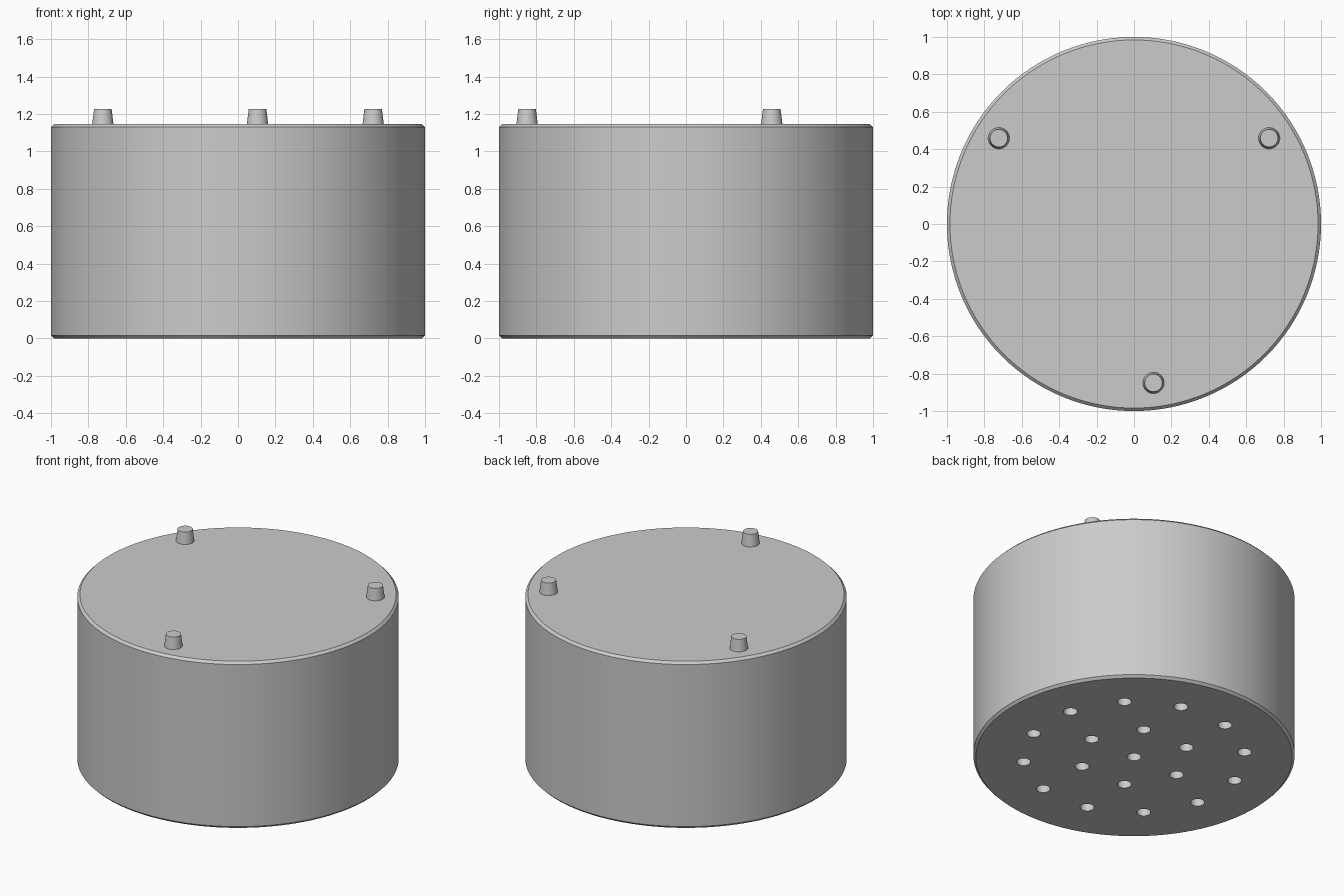
import bpy
import bmesh
from math import radians, cos, sin
from mathutils import Matrix

if "Cube" in bpy.data.objects:
    bpy.data.objects.remove(bpy.data.objects["Cube"])

HEIGHT, CHAMFER = 1.145, 0.016
PIN_TOP, PIN_RING = 1.226, 0.856
HOLE_RADIUS, HOLE_DEPTH = 0.044, 0.3

grey = bpy.data.materials.new("plain_grey")
grey.use_nodes = True
grey.diffuse_color = (0.6, 0.6, 0.6, 1)
grey.node_tree.nodes["Principled BSDF"].inputs["Base Color"].default_value = (0.6, 0.6, 0.6, 1)


def add_cone(bm, x, y, z0, z1, r0, r1, sides):
    """Capped cylinder or tapered pin standing between two heights."""
    bmesh.ops.create_cone(bm, cap_ends=True, segments=sides, radius1=r0, radius2=r1,
                          depth=z1 - z0, matrix=Matrix.Translation((x, y, (z0 + z1) / 2)))


def make_object(name, bm):
    mesh = bpy.data.meshes.new(name)
    bm.to_mesh(mesh)
    bm.free()
    mesh.materials.append(grey)
    obj = bpy.data.objects.new(name, mesh)
    bpy.context.collection.objects.link(obj)
    return obj


def activate(obj):
    bpy.ops.object.select_all(action='DESELECT')
    obj.select_set(True)
    bpy.context.view_layer.objects.active = obj


def smooth(obj):
    activate(obj)
    bpy.ops.object.shade_smooth_by_angle(angle=radians(30))


# Drum body with chamfered rims
bm = bmesh.new()
add_cone(bm, 0, 0, 0, HEIGHT, 1, 1, 128)
rims = [e for e in bm.edges if abs(e.verts[0].co.z - e.verts[1].co.z) < 0.001]
bmesh.ops.bevel(bm, geom=rims, offset=CHAMFER, segments=1, affect='EDGES')
body = make_object("drum_body", bm)

# Underside holes: one in the centre, then rings of six and twelve
bm = bmesh.new()
for count, ring, start in ((1, 0, 0), (6, 0.345, 0), (12, 0.69, 15)):
    for i in range(count):
        a = radians(start + i * 360 / count)
        add_cone(bm, ring * cos(a), ring * sin(a), -0.1, HOLE_DEPTH,
                 HOLE_RADIUS, HOLE_RADIUS, 32)
cutter = make_object("hole_cutter", bm)
cutter.hide_render = True

cut = body.modifiers.new("holes", 'BOOLEAN')
cut.operation = 'DIFFERENCE'
cut.solver = 'EXACT'
cut.object = cutter
activate(body)
bpy.ops.object.modifier_apply(modifier=cut.name)
bpy.data.objects.remove(cutter)
smooth(body)

# Tapered locating pins on the top face
for name, angle in (("left_pin", 32.4), ("right_pin", 147.6), ("front_pin", -83)):
    a = radians(angle)
    bm = bmesh.new()
    add_cone(bm, PIN_RING * cos(a), PIN_RING * sin(a), HEIGHT, PIN_TOP, 0.057, 0.047, 48)
    smooth(make_object(name, bm))
